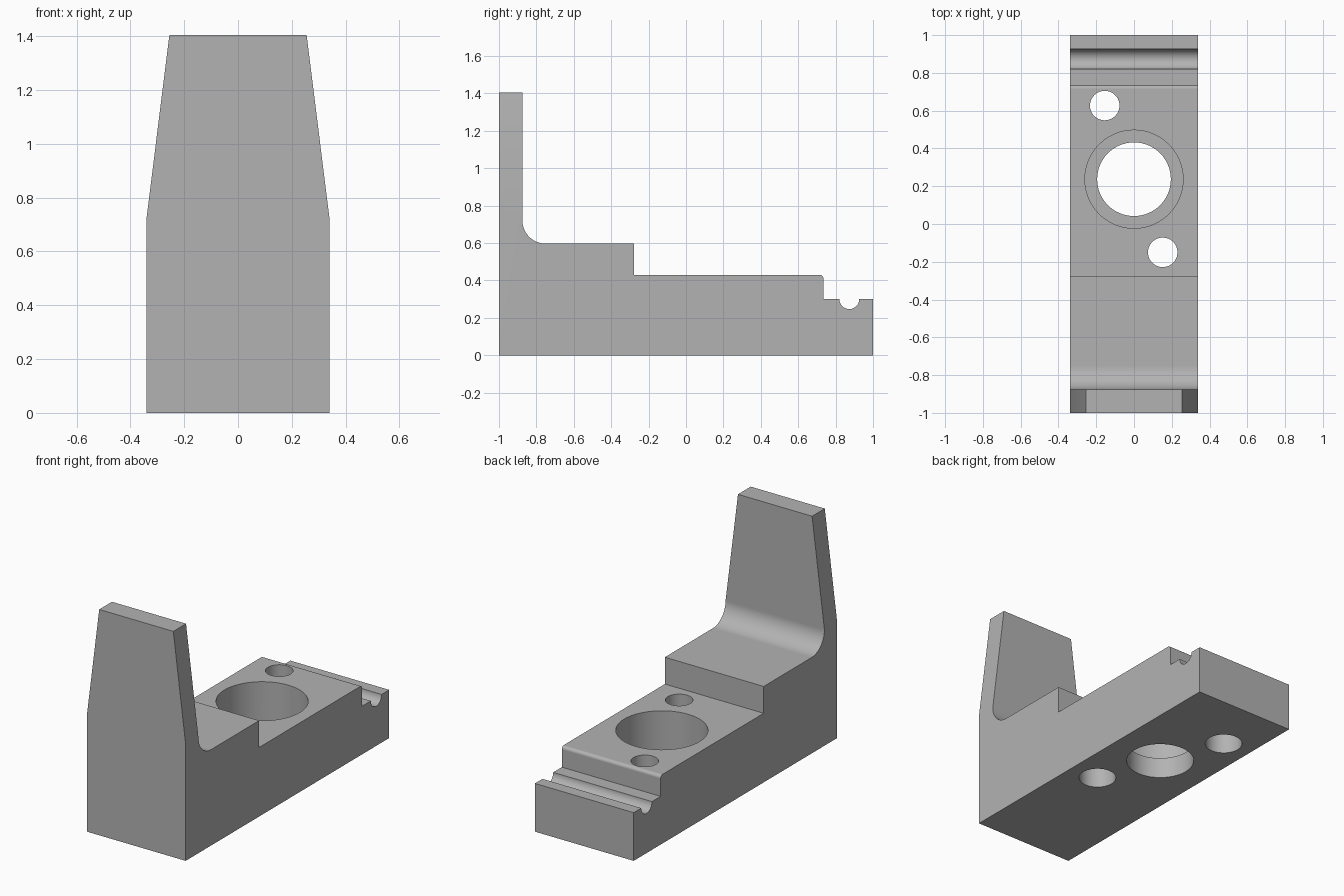
import bpy, bmesh
from math import sin, cos, radians
from mathutils import Vector

cube = bpy.data.objects.get("Cube")
if cube:
    bpy.data.objects.remove(cube)

HALF_W = 0.34
TOP = 1.405

grey = bpy.data.materials.new("plain grey")
grey.use_nodes = True
colour = (0.45, 0.45, 0.45, 1)
grey.diffuse_color = colour
grey.node_tree.nodes["Principled BSDF"].inputs["Base Color"].default_value = colour


def arc(y, z, r, start, end, steps):
    angles = [radians(start + (end - start) * i / steps) for i in range(steps + 1)]
    return [(y + r * cos(a), z + r * sin(a)) for a in angles]


def make_object(name, bm):
    bmesh.ops.recalc_face_normals(bm, faces=bm.faces)
    mesh = bpy.data.meshes.new(name)
    bm.to_mesh(mesh)
    bm.free()
    mesh.materials.append(grey)
    obj = bpy.data.objects.new(name, mesh)
    bpy.context.collection.objects.link(obj)
    return obj


# Side profile: base, cable groove, rounded step, raised step, filleted upright
profile = [(-1, 0), (1, 0), (1, 0.3)]
profile += arc(0.873, 0.3, 0.053, 0, -180, 20)
profile += [(0.735, 0.3)]
profile += arc(0.715, 0.41, 0.02, 0, 90, 8)
profile += [(-0.278, 0.43), (-0.278, 0.597)]
profile += arc(-0.75, 0.722, 0.125, 270, 180, 20)
profile += [(-0.875, TOP), (-1, TOP)]

bm = bmesh.new()
face = bm.faces.new([bm.verts.new((-HALF_W, y, z)) for y, z in profile])
extruded = bmesh.ops.extrude_face_region(bm, geom=[face])["geom"]
bmesh.ops.translate(bm, vec=(2 * HALF_W, 0, 0),
                    verts=[v for v in extruded if isinstance(v, bmesh.types.BMVert)])
bmesh.ops.recalc_face_normals(bm, faces=bm.faces)

# Tapered sides of the upright
for side in (-1, 1):
    cut = bmesh.ops.bisect_plane(
        bm, geom=bm.verts[:] + bm.edges[:] + bm.faces[:], dist=1e-5,
        plane_co=(side * HALF_W, 0, 0.723),
        plane_no=Vector((side * (TOP - 0.723), 0, 0.085)).normalized(),
        clear_outer=True)
    bmesh.ops.holes_fill(bm, edges=[e for e in bm.edges if e.is_boundary])
bracket = make_object("stepped_bracket", bm)


def drill(name, x, y, radius, bottom, top):
    """Cut a round vertical hole in the bracket."""
    bm = bmesh.new()
    bmesh.ops.create_cone(bm, cap_ends=True, segments=64, radius1=radius,
                          radius2=radius, depth=top - bottom)
    bmesh.ops.translate(bm, verts=bm.verts, vec=(x, y, (top + bottom) / 2))
    cutter = make_object(name, bm)
    cutter.hide_render = True
    mod = bracket.modifiers.new(name, "BOOLEAN")
    mod.operation = "DIFFERENCE"
    mod.solver = "EXACT"
    mod.object = cutter
    bpy.ops.object.modifier_apply(modifier=name)
    bpy.data.objects.remove(cutter)


bpy.ops.object.select_all(action="DESELECT")
bracket.select_set(True)
bpy.context.view_layer.objects.active = bracket

# Large bore, wider above a thin floor
drill("large_bore", 0, 0.237, 0.195, -0.1, 0.6)
drill("large_counterbore", 0, 0.237, 0.26, 0.13, 0.6)

# Two screw holes, wider from below
for x, y in ((-0.155, 0.627), (0.152, -0.15)):
    drill("screw_hole", x, y, 0.078, -0.1, 0.6)
    drill("screw_counterbore", x, y, 0.107, -0.1, 0.2)

bpy.ops.object.shade_smooth_by_angle(angle=radians(30))
weighted = bracket.modifiers.new("flat_faces", "WEIGHTED_NORMAL")
weighted.keep_sharp = True
